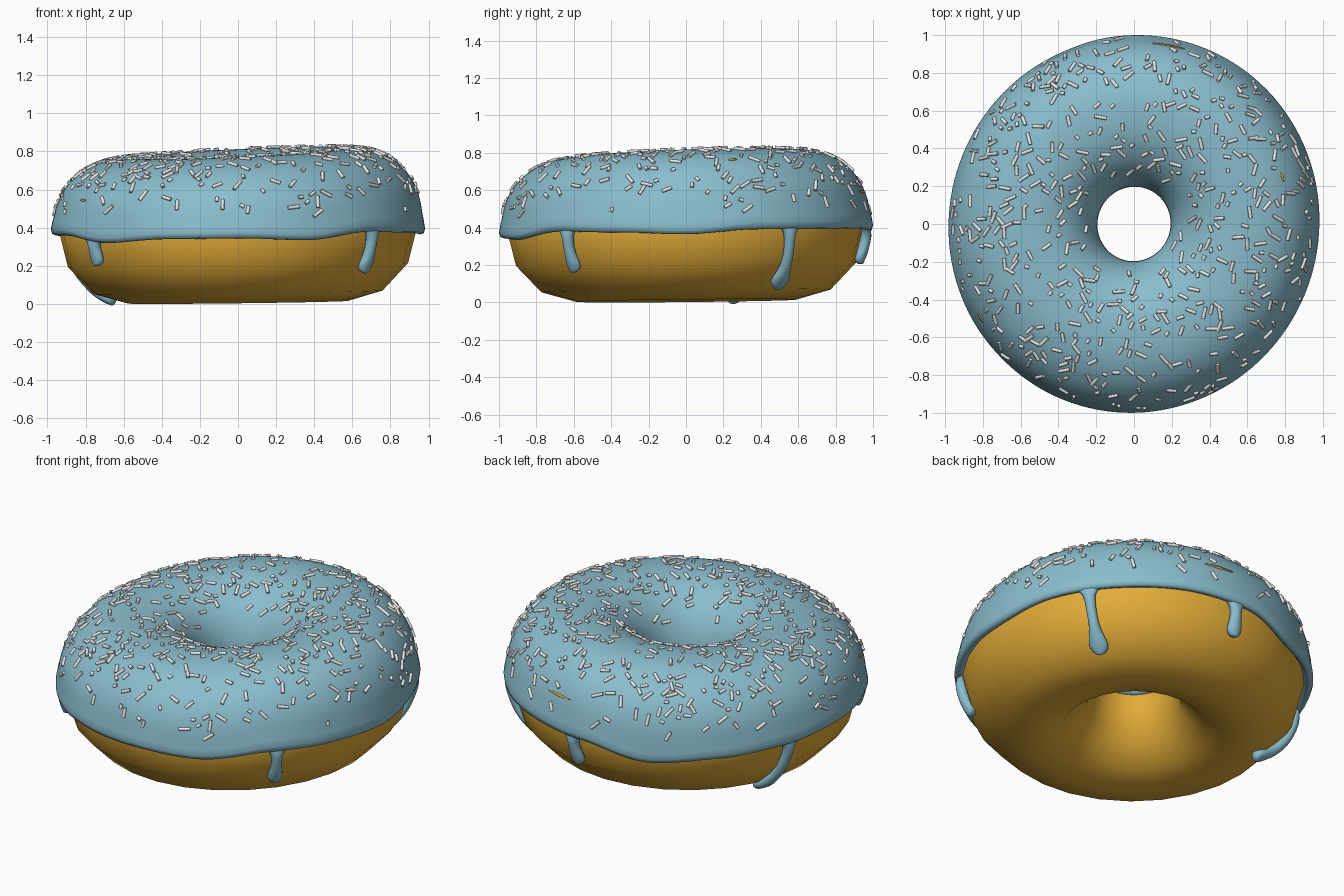
import bpy, bmesh, math, random
from mathutils import Vector, Matrix

if "Cube" in bpy.data.objects:
    bpy.data.objects.remove(bpy.data.objects["Cube"])
random.seed(4)
R, ZC = 0.58, 0.39           # ring radius and mid height


def material(name, rgb):
    m = bpy.data.materials.new(name)
    m.diffuse_color = (*rgb, 1)
    m.use_nodes = True
    m.node_tree.nodes["Principled BSDF"].inputs["Base Color"].default_value = m.diffuse_color
    return m


DOUGH = material("golden_dough", (0.76, 0.41, 0.04))
ICING = material("blue_icing", (0.255, 0.51, 0.615))
WHITE = material("white_sprinkle", (0.8, 0.8, 0.8))


def finish(name, bm, mat, smooth=True):
    bmesh.ops.recalc_face_normals(bm, faces=bm.faces)
    me = bpy.data.meshes.new(name)
    bm.to_mesh(me)
    bm.free()
    me.materials.append(mat)
    for p in me.polygons:
        p.use_smooth = smooth
    ob = bpy.data.objects.new(name, me)
    bpy.context.collection.objects.link(ob)
    return ob


def warp(r, a, z):
    # slightly uneven ring: taller on the right and at the back
    s = 1.003 - 0.009 * math.cos(2 * a) + 0.009 * math.sin(2 * a)
    x, y = r * s * math.cos(a), r * s * math.sin(a)
    tilt = 0.012 + 0.033 * max(0, z - 0.4) / 0.4
    return Vector((x, y, z + tilt * (x + 0.8 * y) + 0.009))


def dough_point(a, p, off=0.0):
    return warp(R + (0.367 + off) * math.cos(p), a, ZC + (0.39 + off) * math.sin(p))


def icing_point(a, p, off=0.0):
    # fuller than a plain circle above the middle
    c, s = math.cos(p), math.sin(p)
    if s > 0:
        c, s = math.copysign(abs(c) ** 0.9, c), s ** 0.9
    width = 0.396 if c > 0 else 0.386
    return warp(R + (width + off) * c, a, ZC + (0.393 + off) * s)


def grid(bm, rings, close_u=True, close_v=False):
    rows = [[bm.verts.new(v) for v in ring] for ring in rings]
    n, m = len(rows), len(rows[0])
    for i in range(n if close_v else n - 1):
        for j in range(m if close_u else m - 1):
            k, l = (i + 1) % n, (j + 1) % m
            bm.faces.new((rows[i][j], rows[i][l], rows[k][l], rows[k][j]))
    return rows


# dough ring
bm = bmesh.new()
grid(bm, [[dough_point(math.tau * j / 28, math.tau * i / 12) for j in range(28)]
          for i in range(12)], close_v=True)
finish("dough", bm, DOUGH)

# icing lower edge height, every 22.5 degrees starting at +x
EDGE = [.35, .375, .375, .38, .37, .305, .335, .355, .37, .37, .33, .35, .35, .335, .375, .365]


def edge_angle(a):
    u = (a / math.tau * 16) % 16
    i, f = int(u), u % 1
    f = f * f * (3 - 2 * f)
    z = EDGE[i] * (1 - f) + EDGE[(i + 1) % 16] * f
    return math.asin((z - ZC) / 0.4)


# icing shell with a rounded lip at the outer and inner edge
SEG = 128
rings = []
lip = [(0.04, -0.045), (0.0, -0.03), (-0.02, -0.012), (0.0, 0.006), (0.06, 0.012), (0.14, 0.006)]
angles = [math.tau * j / SEG for j in range(SEG)]
for dp, off in lip:
    rings.append([icing_point(a, edge_angle(a) + dp, off) for a in angles])
for i in range(1, 31):
    t = i / 30
    rings.append([icing_point(a, (edge_angle(a) + 0.14) * (1 - t) + (math.pi - 0.06) * t)
                  for a in angles])
for dp, off in [(0.0, -0.012), (-0.03, -0.03)]:
    rings.append([icing_point(a, math.pi + dp, off) for a in angles])
bm = bmesh.new()
grid(bm, rings)
finish("icing", bm, ICING)


# icing drips: start azimuth, tip azimuth, tip height, bulb radius
DRIPS = [(-42, -42, 0.155, 0.041), (35, 37, 0.06, 0.052), (85, 86, 0.19, 0.042),
         (162, 159, 0.009, 0.045), (-142, -142, 0.208, 0.04)]
for k, (a0, a1, tip, rb) in enumerate(DRIPS):
    a0, a1 = math.radians(a0), math.radians(a1)
    p0 = edge_angle(a0) + 0.05
    p1 = math.asin((tip - ZC) / 0.4)
    length = (p0 - p1) * 0.39
    rings = []
    N = 32
    for i in range(N + 1):
        t = 1 - (1 - i / N) ** 1.5
        d = length * (1 - t)
        if d < rb:       # round tip, then a teardrop neck
            w = math.sqrt(max(1e-6, rb * rb - (d - rb) ** 2))
        else:
            w = 0.028 + (rb - 0.028) * math.exp(-((d - rb) / (1.4 * rb)) ** 2)
            w += 0.065 * math.exp(-length * t / 0.025)
        h = min(w, 0.03, 0.018 + 0.25 * length * t)
        a, p = a0 + (a1 - a0) * t, p0 + (p1 - p0) * t
        c = dough_point(a, p, 0.008)
        side = Vector((-math.sin(a), math.cos(a), 0))
        out = (dough_point(a, p, 0.1) - c).normalized()
        rings.append([c + side * w * math.cos(q) + out * h * math.sin(q)
                      for q in [math.tau * j / 14 for j in range(14)]])
    bm = bmesh.new()
    rows = grid(bm, rings)
    bm.faces.new(rows[0])
    bm.faces.new(rows[-1])
    finish("icing_drip_%d" % (k + 1), bm, ICING)

# thin slivers of dough showing through the icing: azimuth, angle up, half length
for k, (deg, p, half) in enumerate([(79, 0.40, 0.09), (17.5, 0.95, 0.03), (211.5, 0.42, 0.03)]):
    bm = bmesh.new()
    a0 = math.radians(deg)
    row = [(-1, 0.2), (-0.5, 0.7), (0, 1), (0.5, 0.7), (1, 0.2)]
    grid(bm, [[icing_point(a0 + s * half, p + sgn * w * 0.018, off) for s, w in row]
              for sgn, off in [(-1, -0.005), (-1, 0.004), (1, 0.004), (1, -0.005)]],
         close_u=False, close_v=True)
    finish("dough_sliver_%d" % (k + 1), bm, DOUGH)

# sprinkles scattered over the upper icing, lying along the surface
bm = bmesh.new()
placed = []
tries = 0
while len(placed) < 520 and tries < 20000:
    tries += 1
    a = random.uniform(0, math.tau)
    p = random.uniform(0.15, 2.6)
    radius = R + 0.39 * math.cos(p)
    density = radius * math.sin(p) * min(1, (2.65 - p) / 0.6)
    if random.random() > density:
        continue
    c = icing_point(a, p, 0.003)
    if any((c - o).length < 0.036 for o in placed):
        continue
    placed.append(c)
    du = (icing_point(a + 0.01, p) - icing_point(a - 0.01, p)).normalized()
    dv = (icing_point(a, p + 0.01) - icing_point(a, p - 0.01)).normalized()
    q = random.uniform(0, math.tau)
    axis = du * math.cos(q) + dv * math.sin(q)
    rot = axis.to_track_quat('Z', 'Y').to_matrix().to_4x4()
    bmesh.ops.create_cone(bm, cap_ends=True, segments=8, radius1=0.0095, radius2=0.0095,
                          depth=random.choice((0.025, 0.042, 0.055, 0.065)),
                          matrix=Matrix.Translation(c) @ rot)
sprinkles = finish("sprinkles", bm, WHITE)
bpy.context.view_layer.objects.active = sprinkles
sprinkles.select_set(True)
bpy.ops.object.shade_smooth_by_angle(angle=math.radians(50))
